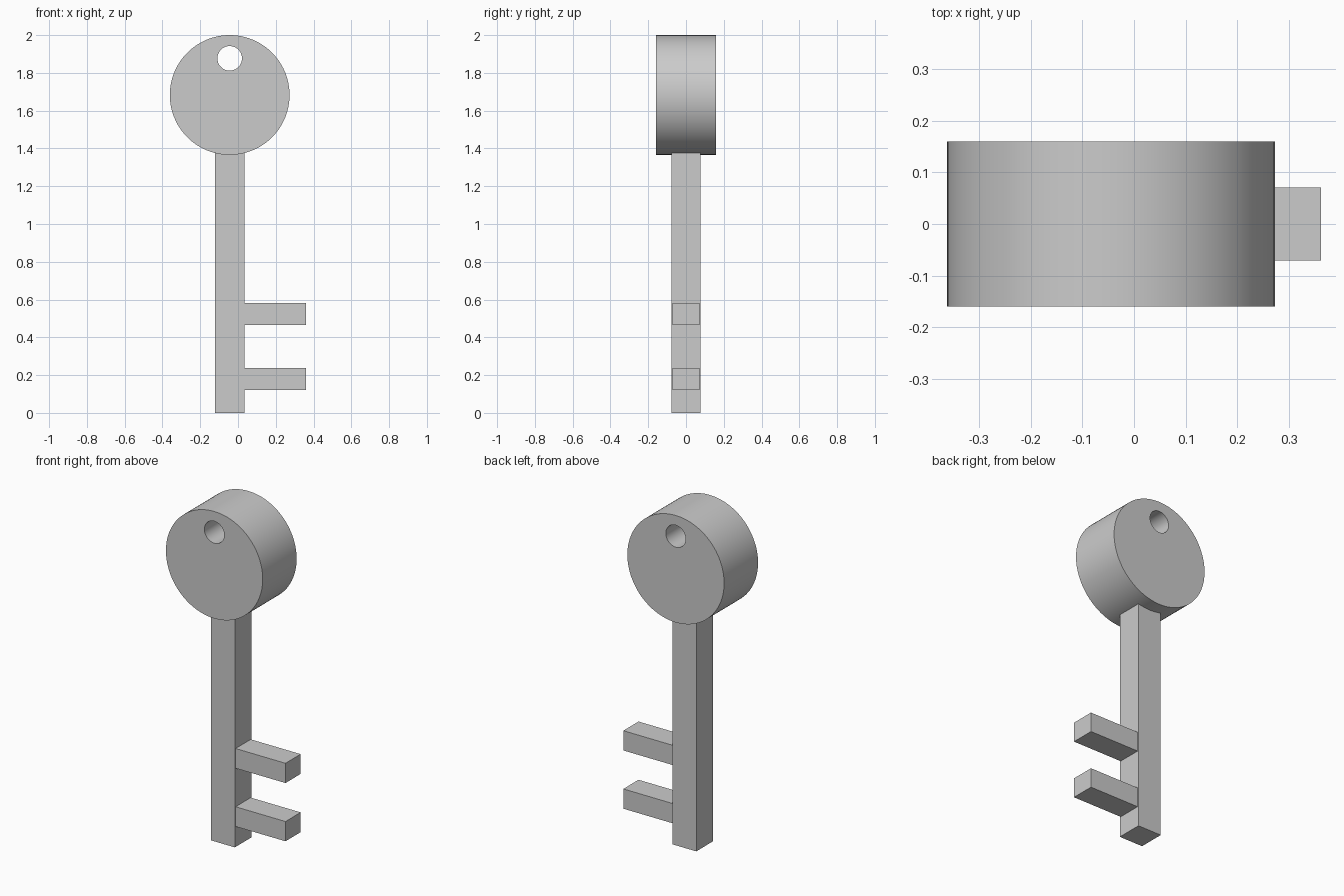
import bpy
import math

if "Cube" in bpy.data.objects:
    bpy.data.objects.remove(bpy.data.objects["Cube"], do_unlink=True)

grey = bpy.data.materials.new("plain grey")
grey.use_nodes = True
colour = (0.6, 0.6, 0.6, 1.0)
grey.diffuse_color = colour
grey.node_tree.nodes["Principled BSDF"].inputs["Base Color"].default_value = colour


def box(name, x, y, z):
    """Box from (min, max) pairs on each axis."""
    spans = (x, y, z)
    bpy.ops.mesh.primitive_cube_add(size=1, location=[(a + b) / 2 for a, b in spans])
    obj = bpy.context.object
    obj.name = name
    obj.scale = [b - a for a, b in spans]
    bpy.ops.object.transform_apply(location=False, rotation=False, scale=True)
    obj.data.materials.append(grey)
    return obj


def disc(name, radius, depth, x, z, sides):
    """Cylinder whose axis runs front to back."""
    bpy.ops.mesh.primitive_cylinder_add(vertices=sides, radius=radius, depth=depth,
                                        location=(x, 0, z), rotation=(math.pi / 2, 0, 0))
    obj = bpy.context.object
    obj.name = name
    obj.data.materials.append(grey)
    return obj


# Round handle with a hole bored through near the top
handle = disc("handle", 0.317, 0.318, -0.044, 1.683, 96)
cutter = disc("hole_cutter", 0.065, 0.6, -0.044, 1.877, 48)
bore = handle.modifiers.new("hole", 'BOOLEAN')
bore.operation = 'DIFFERENCE'
bore.solver = 'EXACT'
bore.object = cutter
bpy.ops.object.select_all(action='DESELECT')
bpy.context.view_layer.objects.active = handle
handle.select_set(True)
bpy.ops.object.modifier_apply(modifier=bore.name)
bpy.data.objects.remove(cutter, do_unlink=True)
bpy.ops.object.shade_smooth_by_angle(angle=math.radians(30))

# Square shaft, seated into the underside of the handle
box("shaft", (-0.122, 0.034), (-0.078, 0.078), (0, 1.39))

# Two teeth on the left side
for name, bottom in (("lower_tooth", 0.121), ("upper_tooth", 0.466)):
    box(name, (0.03, 0.361), (-0.071, 0.071), (bottom, bottom + 0.117))
